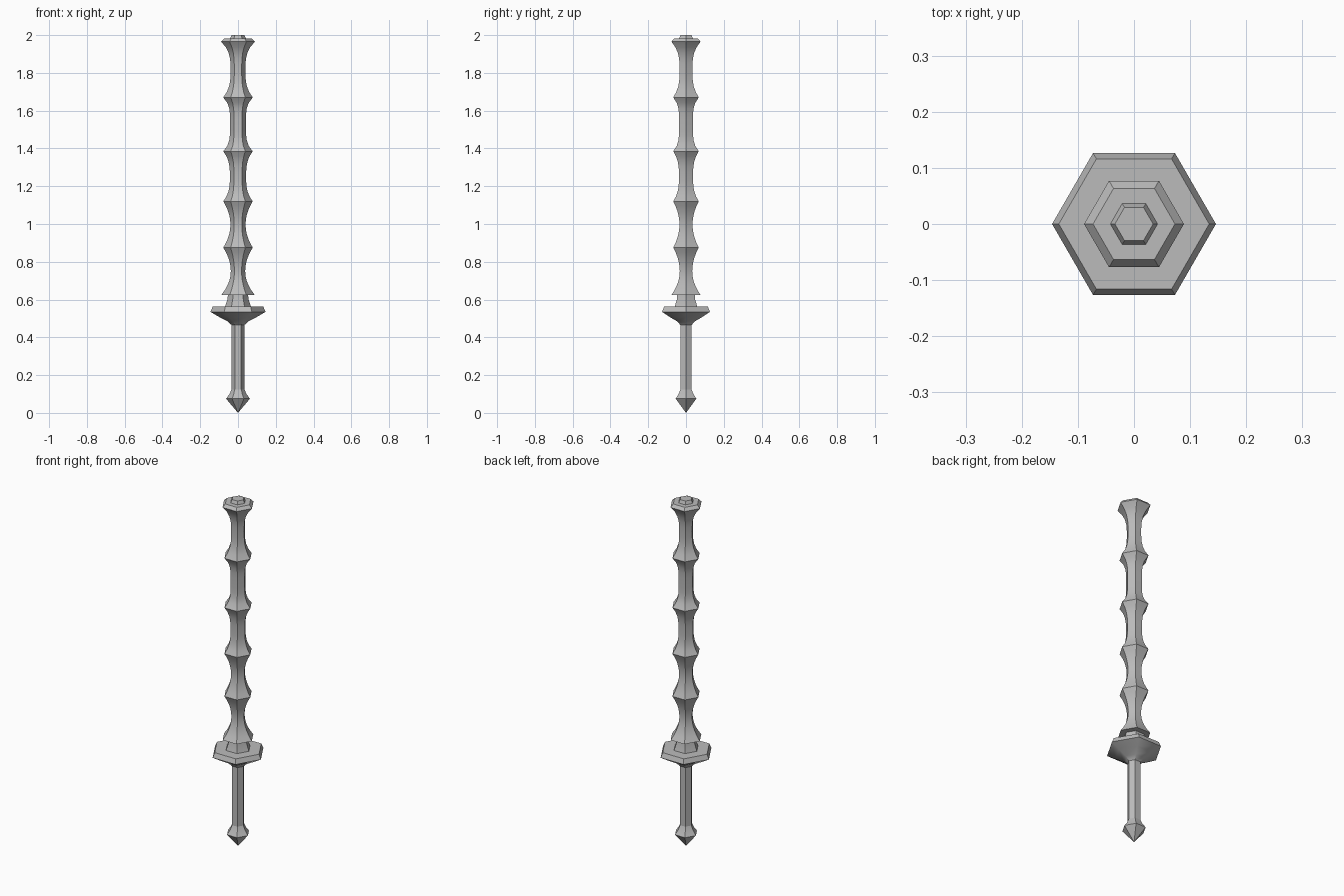
import bpy, bmesh, math

cube = bpy.data.objects.get("Cube")
if cube:
    bpy.data.objects.remove(cube, do_unlink=True)

SIDES = 6

steel = bpy.data.materials.new("plain grey")
steel.use_nodes = True
GREY = (0.5, 0.5, 0.5, 1.0)
steel.diffuse_color = GREY
steel.node_tree.nodes["Principled BSDF"].inputs["Base Color"].default_value = GREY


def hex_turn(name, profile, smooth_angle=35):
    """Sweep a (radius, height) profile, bottom to top, around a hexagon."""
    bm = bmesh.new()
    rings = []
    for r, z in profile:
        if r == 0:
            rings.append([bm.verts.new((0, 0, z))] * SIDES)
        else:
            rings.append([bm.verts.new((r * math.cos(math.tau * i / SIDES),
                                        r * math.sin(math.tau * i / SIDES), z))
                          for i in range(SIDES)])
    for low, high in zip(rings, rings[1:]):
        for i in range(SIDES):
            j = (i + 1) % SIDES
            corners = [low[i], low[j], high[j], high[i]]
            bm.faces.new(list(dict.fromkeys(corners)))
    for ring in (rings[0], rings[-1]):
        if len(set(ring)) > 2:
            bm.faces.new(ring)
    bmesh.ops.recalc_face_normals(bm, faces=bm.faces)
    mesh = bpy.data.meshes.new(name)
    bm.to_mesh(mesh)
    bm.free()
    mesh.materials.append(steel)
    obj = bpy.data.objects.new(name, mesh)
    bpy.context.collection.objects.link(obj)
    bpy.ops.object.select_all(action="DESELECT")
    obj.select_set(True)
    bpy.context.view_layer.objects.active = obj
    bpy.ops.object.shade_smooth_by_angle(angle=math.radians(smooth_angle))
    return obj


def waisted(low, high, waist, power, steps=10):
    """Profile that narrows to a waist between two wide ends."""
    points = []
    for k in range(steps + 1):
        t = 2 * k / steps - 1
        end = low if t < 0 else high
        points.append((waist + (end[0] - waist) * abs(t) ** power,
                       low[1] + (high[1] - low[1]) * k / steps))
    return points


# Pommel, grip and guard
hex_turn("pommel", [(0, 0), (0.063, 0.075), (0.045, 0.1), (0.034, 0.125)])
hex_turn("grip", [(0.034, 0.12), (0.034, 0.475)])
hex_turn("guard", [(0.034, 0.465), (0.055, 0.485), (0.1, 0.508),
                   (0.146, 0.535), (0.134, 0.562)])
hex_turn("blade_collar", [(0.07, 0.56), (0.056, 0.6), (0.052, 0.64)])

# Blade: stacked waisted segments meeting at sharp ridges
ridges = [(0.088, 0.625), (0.078, 0.875), (0.078, 1.12),
          (0.078, 1.385), (0.078, 1.67), (0.089, 1.965)]
waists = [(0.038, 2), (0.04, 2), (0.043, 3), (0.042, 4), (0.039, 3)]
for n, (low, high, (waist, power)) in enumerate(zip(ridges, ridges[1:], waists)):
    hex_turn(f"blade_segment_{n + 1}", waisted(low, high, waist, power))

# Bevelled cap and button at the tip
hex_turn("tip_cap", [(0.089, 1.965), (0.073, 1.982)])
hex_turn("tip_button", [(0.043, 1.98), (0.034, 2.0)])
